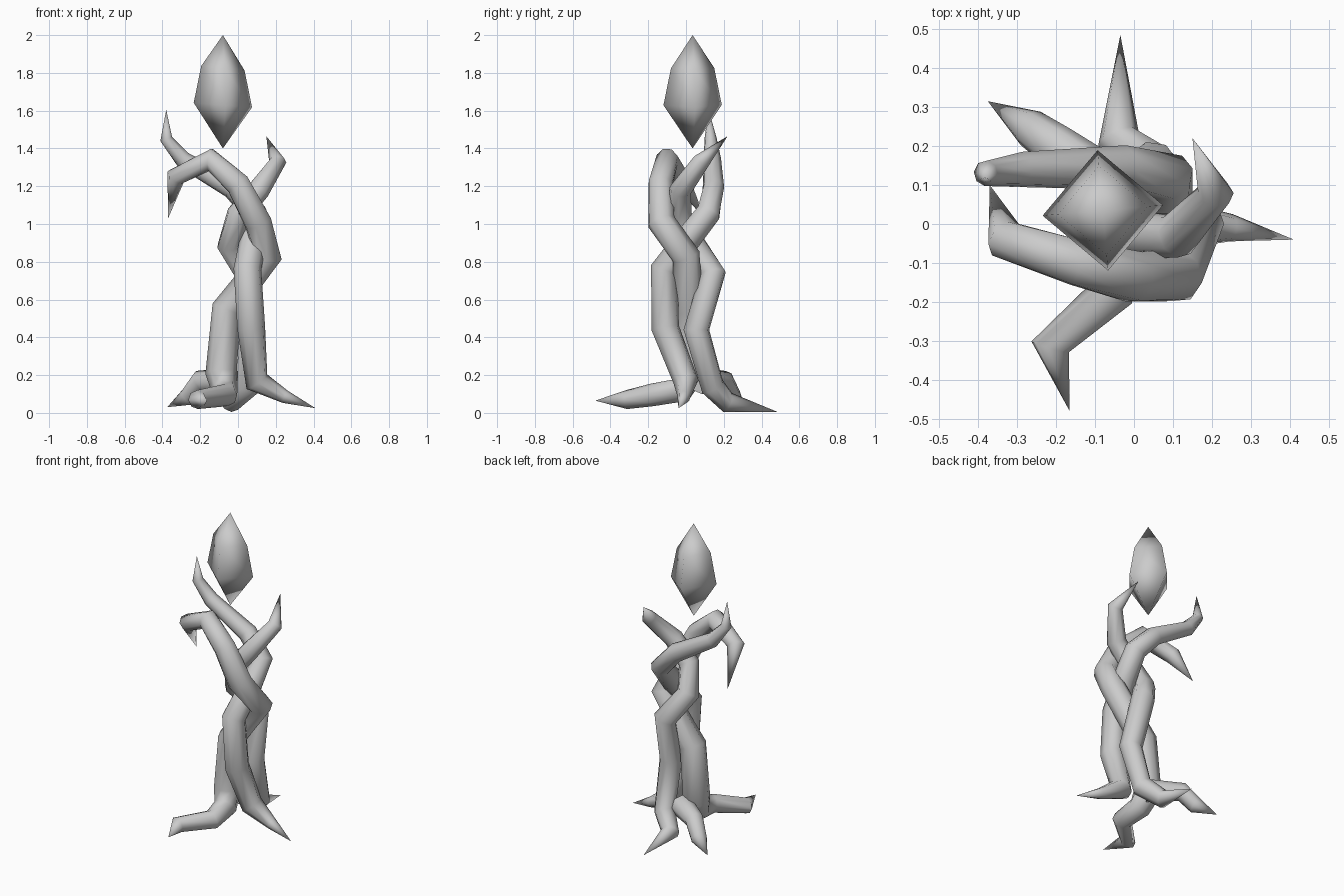
import bpy, bmesh, math
from mathutils import Vector

if "Cube" in bpy.data.objects:
    bpy.data.objects.remove(bpy.data.objects["Cube"])


def finish(bm, name, angle):
    bmesh.ops.recalc_face_normals(bm, faces=bm.faces)
    me = bpy.data.meshes.new(name)
    bm.to_mesh(me)
    bm.free()
    ob = bpy.data.objects.new(name, me)
    bpy.context.collection.objects.link(ob)
    bpy.ops.object.select_all(action='DESELECT')
    ob.select_set(True)
    bpy.context.view_layer.objects.active = ob
    bpy.ops.object.shade_smooth_by_angle(angle=math.radians(angle))
    return ob


def skin(bm, rings):
    # bridge consecutive rings; a ring of one vertex is a pointed tip
    for a, b in zip(rings, rings[1:]):
        n = max(len(a), len(b))
        for i in range(n):
            j = (i + 1) % n
            if len(a) == 1:
                bm.faces.new((a[0], b[i], b[j]))
            elif len(b) == 1:
                bm.faces.new((a[i], b[0], a[j]))
            else:
                bm.faces.new((a[i], b[i], b[j], a[j]))


def tendril(name, path, sides=8):
    # tapered low-poly tube through (x, y, z, radius) points
    bm = bmesh.new()
    pts = [Vector(p[:3]) for p in path]
    rings, u = [], None
    for i, (p, q) in enumerate(zip(pts, path)):
        before = (p - pts[i - 1]).normalized() if i else Vector()
        after = (pts[i + 1] - p).normalized() if i < len(pts) - 1 else Vector()
        t = (before + after).normalized()
        if u is None:
            u = t.orthogonal()
        u = (u - t * u.dot(t)).normalized()
        v = t.cross(u)
        r = q[3]
        if r == 0:
            rings.append([bm.verts.new(p)])
        else:
            rings.append([bm.verts.new(p + r * (math.cos(a) * u + math.sin(a) * v))
                          for a in (2 * math.pi * k / sides for k in range(sides))])
    skin(bm, rings)
    for end in (rings[0], rings[-1]):
        if len(end) > 1:
            bm.faces.new(end)
    return finish(bm, name, 60)


# Three intertwined tendrils, each from root tip to branch tip
tendril("front_root_tendril", [
    (-.165, -.48, .065, 0), (-.215, -.315, .07, .05), (-.06, -.18, .095, .06),
    (-.07, -.03, .12, .07), (-.09, .02, .21, .083), (-.06, .015, .55, .08),
    (.158, 0, .83, .075), (.105, -.13, 1.01, .075), (0, -.135, 1.21, .068),
    (-.145, -.1, 1.34, .062), (-.33, -.04, 1.25, .053), (-.37, .1, 1.03, 0)])
tendril("right_root_tendril", [
    (.41, -.04, .025, 0), (.25, -.01, .085, .035), (.1, 0, .165, .067),
    (.07, -.11, .45, .075), (.05, -.115, .76, .074), (.08, .01, .92, .07),
    (.09, .12, 1.06, .066), (-.03, .145, 1.19, .058), (-.29, .14, 1.34, .046),
    (-.38, .13, 1.45, .033), (-.38, .12, 1.605, 0)])
tendril("back_root_tendril", [
    (-.035, .485, .005, 0), (-.04, .22, .055, .055), (.055, .14, .14, .065),
    (.07, .055, .44, .07), (.05, .143, .74, .07), (-.045, .04, .89, .068),
    (.0, -.03, 1.05, .062), (.11, -.03, 1.18, .059), (.21, .08, 1.33, .046),
    (.15, .22, 1.465, 0)])

# Extra side root
tendril("side_root", [
    (-.375, .315, .03, 0), (-.265, .245, .085, .05), (-.2, .2, .17, .057),
    (-.03, .08, .17, .07)])

# Four-sided floating crystal
bm = bmesh.new()
rings = [[bm.verts.new((-.08, .035, 2.0))]]
for z, r in ((1.825, .115), (1.63, .155)):
    rings.append([bm.verts.new((-.08 + r * math.cos(a), .035 + r * math.sin(a), z - .012 * math.cos(a)))
                  for a in (math.radians(5 + 90 * k) for k in range(4))])
rings.append([bm.verts.new((-.08, .035, 1.4))])
skin(bm, rings)
finish(bm, "crystal", 100)
